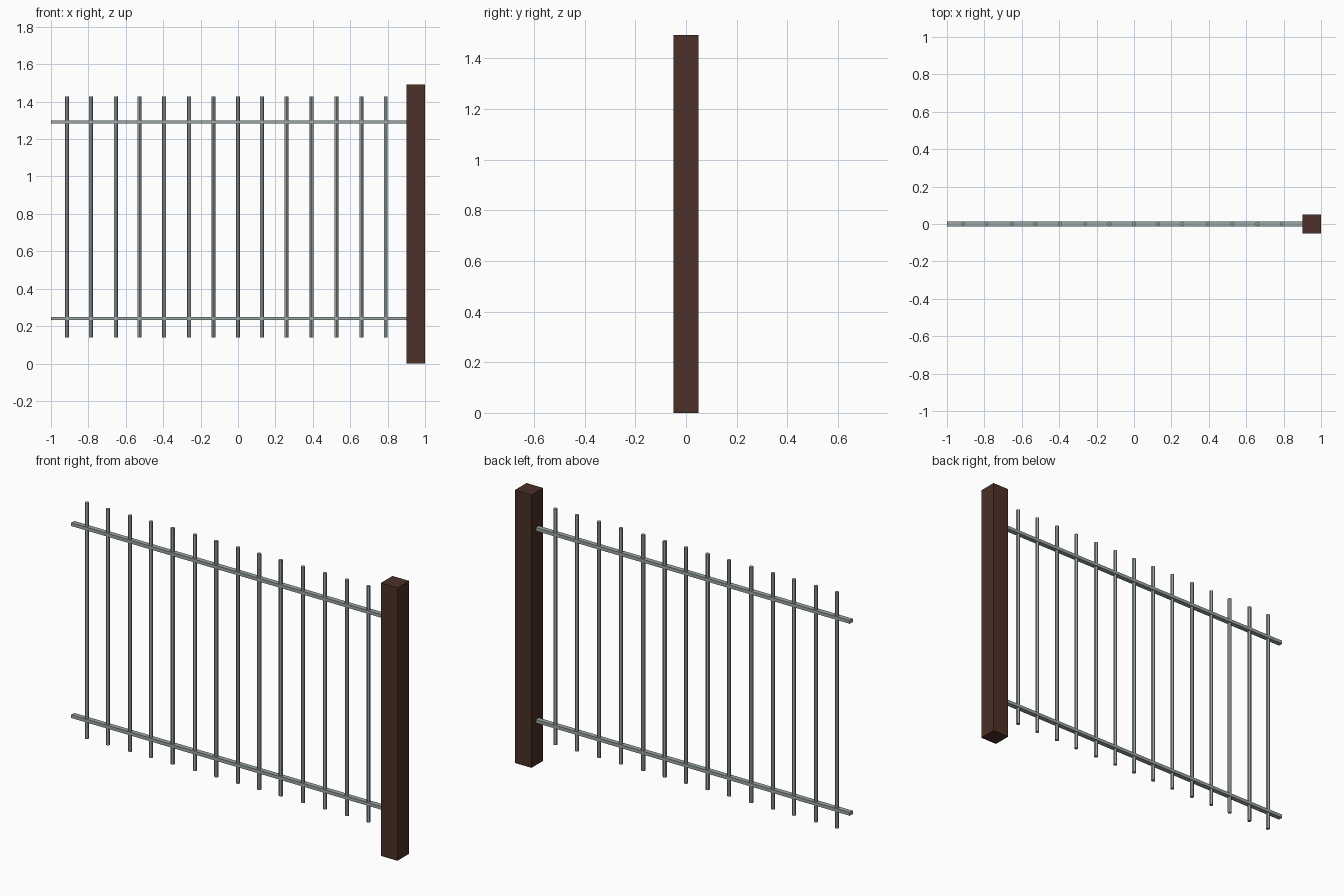
import bpy

if "Cube" in bpy.data.objects:
    bpy.data.objects.remove(bpy.data.objects["Cube"])

wood = bpy.data.materials.new("dark_wood")
wood.diffuse_color = (0.07, 0.03, 0.02, 1)
wood.use_nodes = True
wood.node_tree.nodes["Principled BSDF"].inputs["Base Color"].default_value = wood.diffuse_color
metal = bpy.data.materials.new("grey_metal")
metal.diffuse_color = (0.34, 0.38, 0.39, 1)
metal.use_nodes = True
metal.node_tree.nodes["Principled BSDF"].inputs["Base Color"].default_value = metal.diffuse_color


def box(name, x0, x1, depth, z0, z1, mat):
    bpy.ops.mesh.primitive_cube_add(size=1, location=((x0 + x1) / 2, 0, (z0 + z1) / 2))
    ob = bpy.context.object
    ob.name = name
    ob.scale = (x1 - x0, depth, z1 - z0)
    bpy.ops.object.transform_apply(location=False, rotation=False, scale=True)
    ob.data.materials.append(mat)


# Wooden end post
box("post", 0.9, 1.0, 0.1, 0, 1.493, wood)

# Horizontal rails
for name, z in (("lower_rail", 0.241), ("upper_rail", 1.291)):
    box(name, -1.0, 0.902, 0.026, z - 0.009, z + 0.009, metal)

# Vertical round bars, slightly unevenly spaced
bars = [-0.914, -0.787, -0.653, -0.527, -0.395, -0.261, -0.131,
        0, 0.128, 0.259, 0.394, 0.526, 0.66, 0.79]
z0, z1 = 0.139, 1.429
for i, x in enumerate(bars):
    bpy.ops.mesh.primitive_cylinder_add(vertices=12, radius=0.0105, depth=z1 - z0,
                                        location=(x, 0, (z0 + z1) / 2))
    bar = bpy.context.object
    bar.name = f"bar_{i + 1}"
    bar.data.materials.append(metal)
    bpy.ops.object.shade_smooth_by_angle()
